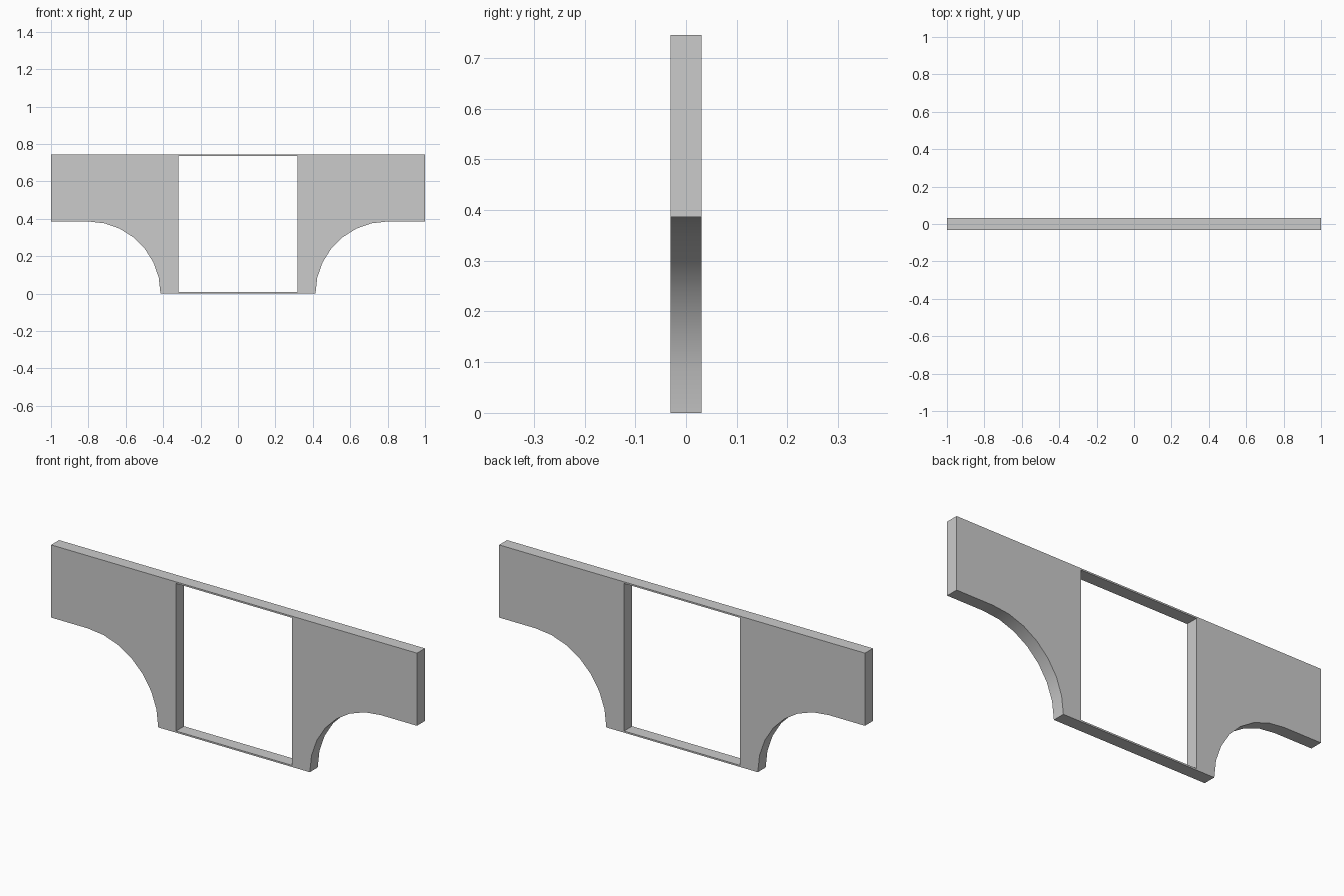
import bpy, bmesh, math

old = bpy.data.objects.get("Cube")
if old:
    bpy.data.objects.remove(old, do_unlink=True)

HEIGHT, DEPTH = 0.745, 0.062
OPENING = 0.317          # half width of the central opening
STRIP = 0.008            # thickness of the strips closing the opening
RADIUS, CENTRE = 0.386, 0.8
SEGMENTS = 7

grey = bpy.data.materials.new("Light grey")
grey.use_nodes = True
colour = (0.6, 0.6, 0.6, 1)
grey.diffuse_color = colour
grey.node_tree.nodes["Principled BSDF"].inputs["Base Color"].default_value = colour

bm = bmesh.new()


def add_face(points):
    bm.faces.new([bm.verts.new((x, -DEPTH / 2, z)) for x, z in points])


# Side panels with a quarter-round cutout below
arc = []
for i in range(SEGMENTS + 1):
    a = math.pi / 2 * i / SEGMENTS
    arc.append((CENTRE - RADIUS * math.cos(a), RADIUS * math.sin(a)))
panel = [(OPENING, 0)] + arc + [(1, RADIUS), (1, HEIGHT), (OPENING, HEIGHT),
                                (OPENING, HEIGHT - STRIP), (OPENING, STRIP)]
add_face(panel)
add_face([(-x, z) for x, z in reversed(panel)])

# Thin strips above and below the opening
for low in (0, HEIGHT - STRIP):
    add_face([(-OPENING, low), (OPENING, low),
              (OPENING, low + STRIP), (-OPENING, low + STRIP)])
bmesh.ops.remove_doubles(bm, verts=bm.verts[:], dist=0.0001)

# Thicken the outline into a solid plate
result = bmesh.ops.extrude_face_region(bm, geom=bm.faces[:], use_keep_orig=True)
moved = [v for v in result["geom"] if isinstance(v, bmesh.types.BMVert)]
bmesh.ops.translate(bm, verts=moved, vec=(0, DEPTH, 0))
bmesh.ops.recalc_face_normals(bm, faces=bm.faces[:])

mesh = bpy.data.meshes.new("arched_panel")
bm.to_mesh(mesh)
bm.free()
mesh.materials.append(grey)
plate = bpy.data.objects.new("arched_panel", mesh)
bpy.context.collection.objects.link(plate)

# Smooth arches with crisp plate edges
bpy.ops.object.select_all(action="DESELECT")
plate.select_set(True)
bpy.context.view_layer.objects.active = plate
bpy.ops.object.shade_smooth_by_angle(angle=math.radians(30))
